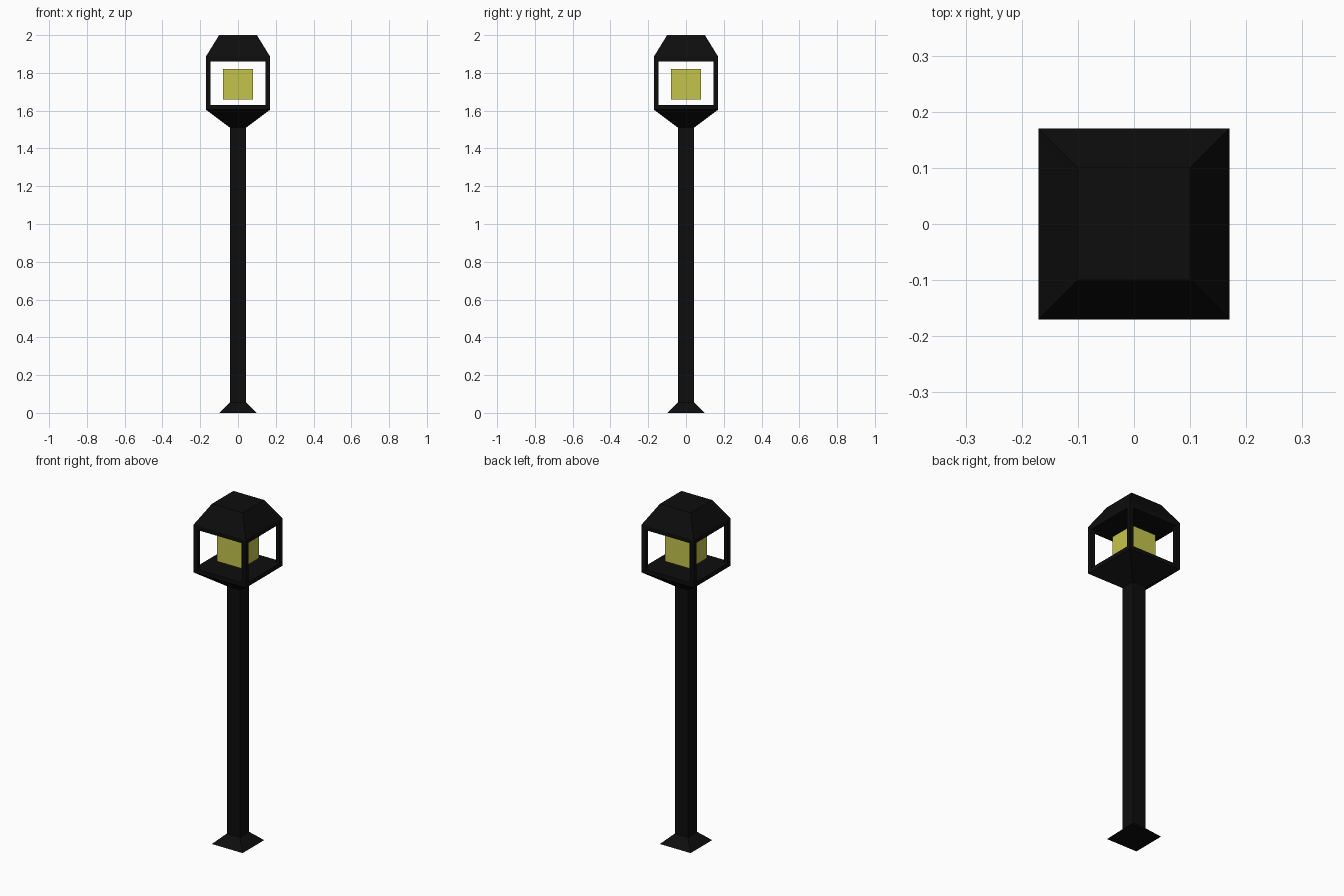
import bpy, bmesh

if "Cube" in bpy.data.objects:
    bpy.data.objects.remove(bpy.data.objects["Cube"])

HALF, FRAME = 0.17, 0.025          # lantern half width, frame thickness
SILL, LINTEL = 1.629, 1.861        # bottom and top of the window openings


def material(name, color):
    m = bpy.data.materials.new(name)
    m.diffuse_color = color
    m.use_nodes = True
    m.node_tree.nodes["Principled BSDF"].inputs["Base Color"].default_value = m.diffuse_color
    return m


def square_loft(name, rings, mat, center=(0, 0), caps=True):
    """Stack square rings given as (half width, z) into a faceted solid."""
    bm = bmesh.new()
    cx, cy = center
    loops = [[bm.verts.new((cx + sx * h, cy + sy * h, z))
              for sx, sy in ((-1, -1), (1, -1), (1, 1), (-1, 1))]
             for h, z in rings]
    for low, high in zip(loops, loops[1:]):
        for i in range(4):
            j = (i + 1) % 4
            bm.faces.new((low[i], low[j], high[j], high[i]))
    if caps:
        bm.faces.new(loops[0][::-1])
        bm.faces.new(loops[-1])
    mesh = bpy.data.meshes.new(name)
    bm.to_mesh(mesh)
    bm.free()
    mesh.materials.append(mat)
    ob = bpy.data.objects.new(name, mesh)
    bpy.context.collection.objects.link(ob)
    return ob


black = material("black_metal", (0.004, 0.004, 0.004, 1))
yellow = material("yellow_light", (0.55, 0.56, 0.07, 1))

# Flared foot, square post and lantern tray in one continuous profile
square_loft("post", [(0.10, 0), (0.043, 0.055), (0.043, 1.51),
                     (HALF, 1.605), (HALF, SILL)], black)

# Tapered lantern roof
square_loft("roof", [(HALF, LINTEL), (HALF, 1.886), (0.10, 2.0)], black)

# Four corner bars around the open windows
c = HALF - FRAME / 2
for sx, side in ((-1, "left"), (1, "right")):
    for sy, end in ((-1, "front"), (1, "back")):
        square_loft(f"corner_bar_{end}_{side}",
                    [(FRAME / 2, SILL), (FRAME / 2, LINTEL)],
                    black, (sx * c, sy * c), caps=False)

# Glowing block floating inside the lantern
square_loft("light", [(0.08, 1.66), (0.08, 1.82)], yellow)
